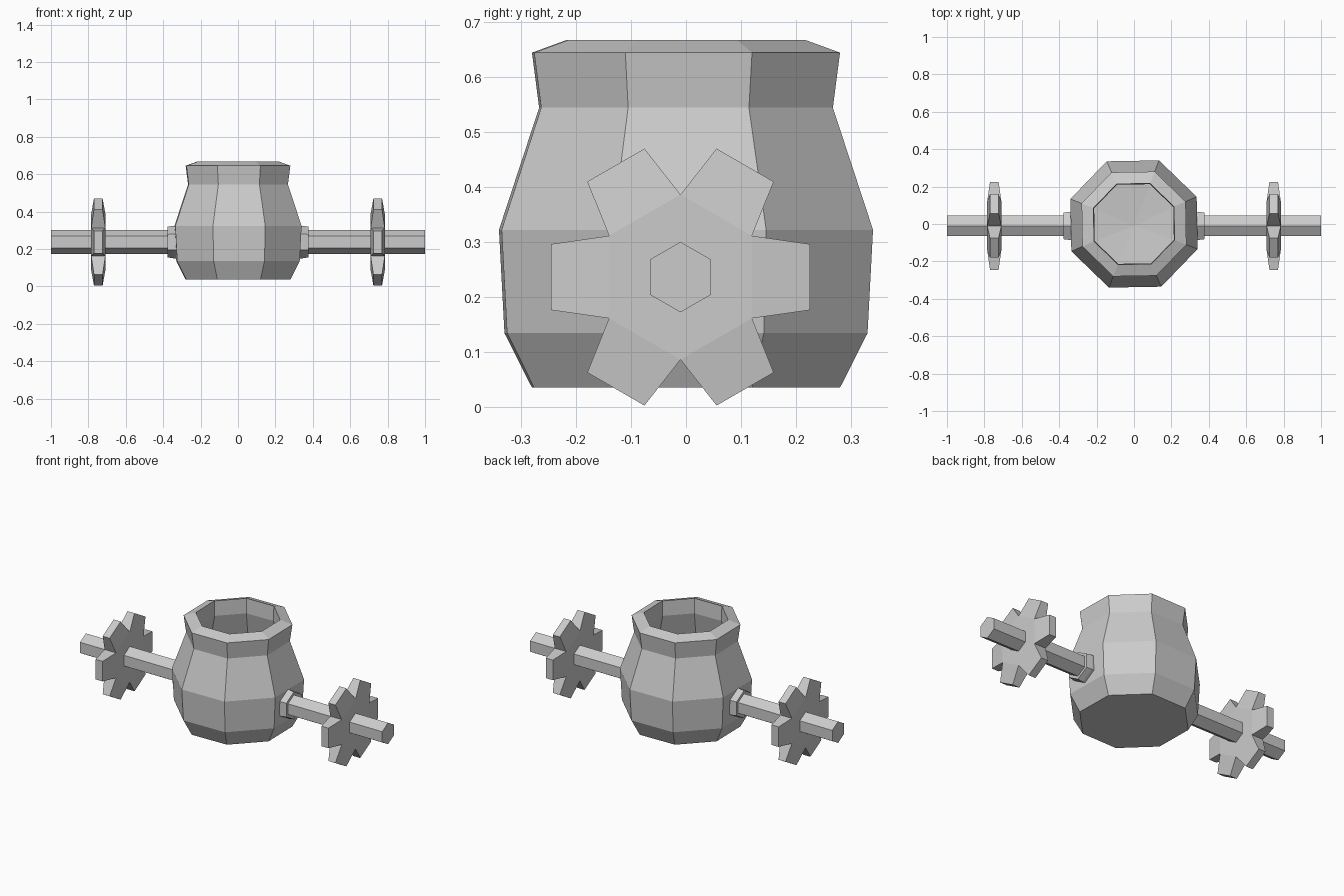
import bpy, bmesh
from math import cos, sin, pi, radians
from mathutils import Matrix

if "Cube" in bpy.data.objects:
    bpy.data.objects.remove(bpy.data.objects["Cube"])

AXLE_Y, AXLE_Z = -0.01, 0.237


def finish(bm, name):
    bmesh.ops.recalc_face_normals(bm, faces=bm.faces[:])
    mesh = bpy.data.meshes.new(name)
    bm.to_mesh(mesh)
    bm.free()
    obj = bpy.data.objects.new(name, mesh)
    bpy.context.collection.objects.link(obj)
    return obj


# Octagonal pot: outer wall, rim lip, then hollow inside
def make_pot():
    # (distance to outermost vertex along an axis, height)
    profile = [(0.28, 0.036), (0.33, 0.135), (0.34, 0.323), (0.267, 0.545),
               (0.28, 0.645), (0.217, 0.668), (0.213, 0.58),
               (0.275, 0.323), (0.25, 0.12)]
    bm = bmesh.new()
    rings = []
    for half, z in profile:
        r = half / cos(radians(21.5))
        rings.append([bm.verts.new((r * cos(a), r * sin(a), z))
                      for a in (radians(23.5 + 45 * i) for i in range(8))])
    for lo, hi in zip(rings, rings[1:]):
        for i in range(8):
            j = (i + 1) % 8
            bm.faces.new((lo[i], lo[j], hi[j], hi[i]))
    bm.faces.new(rings[0])
    # inner floor is a shallow fan
    centre = bm.verts.new((0, -0.01, 0.10))
    for i in range(8):
        bm.faces.new((rings[-1][i], rings[-1][(i + 1) % 8], centre))
    finish(bm, "pot")


# Hexagonal prism lying along x with a corner pointing up
def hex_bar(name, x0, x1, r0, r1):
    bm = bmesh.new()
    bmesh.ops.create_cone(bm, cap_ends=True, segments=6, radius1=r0,
                          radius2=r1, depth=abs(x1 - x0))
    for v in bm.verts:
        z = v.co.z / abs(x1 - x0) + 0.5
        angle_xy = v.co.xy.copy()
        v.co = (x0 + (x1 - x0) * z, angle_xy.x, angle_xy.y)
    # put a corner at the top whatever the primitive's start angle
    if max(v.co.z for v in bm.verts) < max(r0, r1) * 0.95:
        bmesh.ops.rotate(bm, verts=bm.verts[:], matrix=Matrix.Rotation(radians(30), 3, 'X'))
    bmesh.ops.translate(bm, verts=bm.verts[:], vec=(0, AXLE_Y, AXLE_Z))
    finish(bm, name)


# Six-tooth gear: thick hexagonal core, teeth thinning to the tips
def make_gear(name, x):
    bm = bmesh.new()
    sides = []
    for s in (-1, 1):
        loop = []
        for k in range(6):
            a = k * pi / 3
            valley = a - pi / 6
            pts = [(0.15 * cos(valley), 0.15 * sin(valley), 0.038)]
            for w in (-0.06, 0.06):
                pts.append((0.235 * cos(a) - w * sin(a), 0.235 * sin(a) + w * cos(a), 0.023))
            loop += [bm.verts.new((x + s * t, AXLE_Y + y, AXLE_Z + z)) for y, z, t in pts]
        bm.faces.new(loop[::3])
        for k in range(0, 18, 3):
            bm.faces.new([loop[(k + n) % 18] for n in range(4)])
        sides.append(loop)
    a, b = sides
    for i in range(18):
        j = (i + 1) % 18
        bm.faces.new((a[i], a[j], b[j], b[i]))
    finish(bm, name)


make_pot()
for side, s in (("left", -1), ("right", 1)):
    hex_bar(side + "_axle", s * 0.325, s * 1.0, 0.064, 0.064)
    hex_bar(side + "_collar", s * 0.31, s * 0.345, 0.087, 0.087)
    hex_bar(side + "_collar_end", s * 0.345, s * 0.377, 0.087, 0.082)
    make_gear(side + "_gear", s * 0.747)
